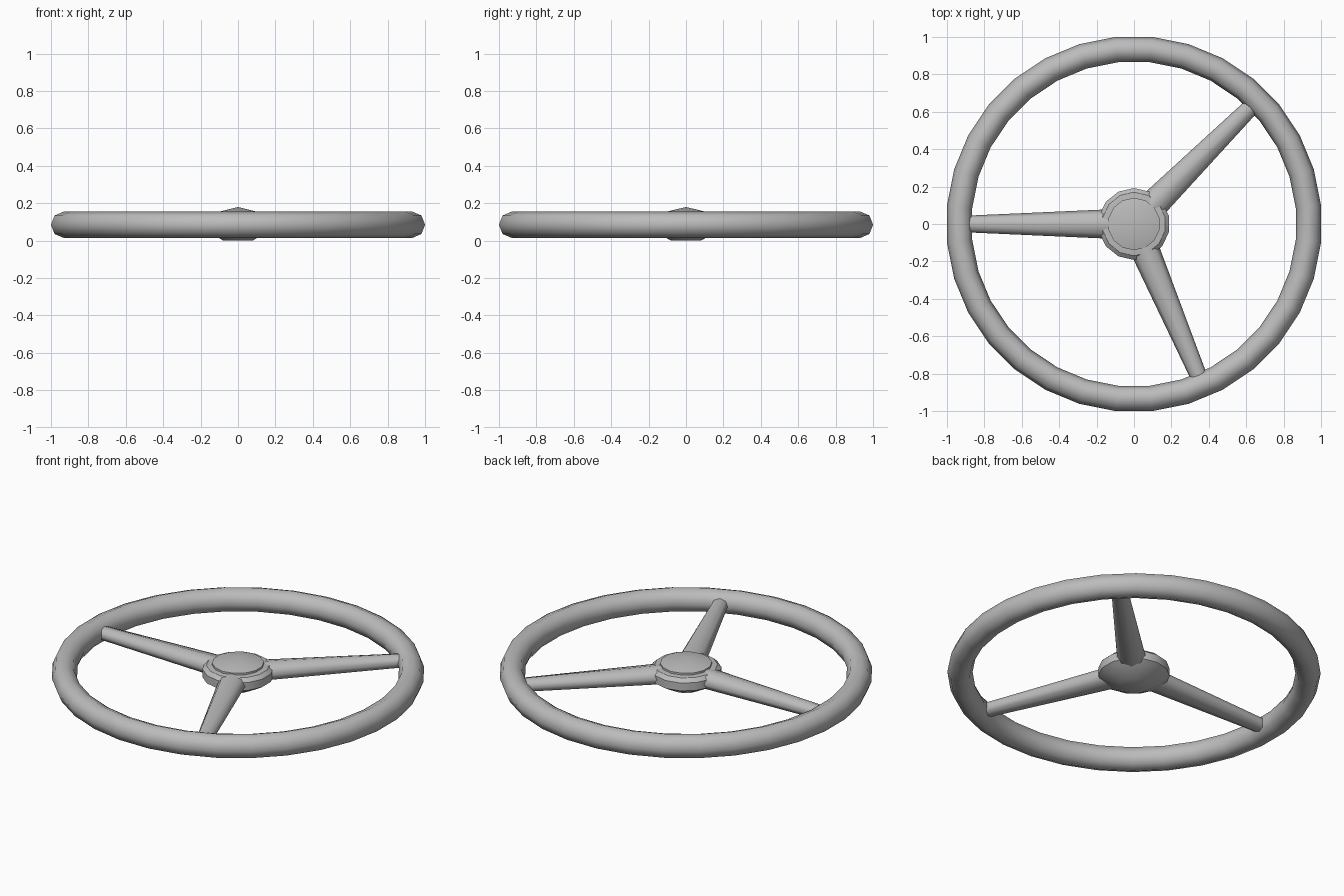
import bpy, bmesh, math
from math import cos, sin, pi, radians

if "Cube" in bpy.data.objects:
    bpy.data.objects.remove(bpy.data.objects["Cube"], do_unlink=True)

GREY = (0.5, 0.5, 0.5, 1)
grey = bpy.data.materials.new("plain grey")
grey.use_nodes = True
grey.diffuse_color = GREY
grey.node_tree.nodes["Principled BSDF"].inputs["Base Color"].default_value = GREY


def finish(name, bm, angle):
    bmesh.ops.remove_doubles(bm, verts=bm.verts, dist=0.0005)
    bmesh.ops.recalc_face_normals(bm, faces=bm.faces)
    mesh = bpy.data.meshes.new(name)
    bm.to_mesh(mesh)
    bm.free()
    mesh.materials.append(grey)
    obj = bpy.data.objects.new(name, mesh)
    bpy.context.collection.objects.link(obj)
    bpy.ops.object.select_all(action="DESELECT")
    obj.select_set(True)
    bpy.context.view_layer.objects.active = obj
    bpy.ops.object.shade_smooth_by_angle(angle=radians(angle))
    return obj


def lathe(name, profile, sides, phase=0.0, closed=False, angle=35):
    """Turn a list of (radius, height) points around z."""
    bm = bmesh.new()
    rings = []
    for i in range(sides):
        a = 2 * pi * i / sides + phase
        rings.append([bm.verts.new((r * cos(a), r * sin(a), z)) for r, z in profile])
    n = len(profile)
    for i in range(sides):
        p, q = rings[i], rings[(i + 1) % sides]
        for j in range(n if closed else n - 1):
            k = (j + 1) % n
            bm.faces.new((p[j], q[j], q[k], p[k]))
    return finish(name, bm, angle)


def spoke(name, degrees):
    """Tapered eight-sided arm from the hub into the rim."""
    bm = bmesh.new()
    a = radians(degrees)
    rings = []
    for r, half_width, half_height, z in ((0.1, 0.08, 0.052, 0.09),
                                          (0.93, 0.043, 0.038, 0.085)):
        ring = []
        for i in range(8):
            t = 2 * pi * i / 8
            side = half_width * cos(t)
            ring.append(bm.verts.new((r * cos(a) - side * sin(a),
                                      r * sin(a) + side * cos(a),
                                      z + half_height * sin(t))))
        rings.append(ring)
    for i in range(8):
        k = (i + 1) % 8
        bm.faces.new((rings[0][i], rings[0][k], rings[1][k], rings[1][i]))
    for ring in rings:
        bm.faces.new(ring)
    return finish(name, bm, 60)


# Rim: faceted ring with an eight-sided section
SEGMENTS = 32
section = [(0.937 + 0.068 * cos(2 * pi * i / 8), 0.085 + 0.07 * sin(2 * pi * i / 8))
           for i in range(8)]
lathe("rim", section, SEGMENTS, phase=pi / SEGMENTS, closed=True, angle=60)

# Spokes
for name, degrees in (("right_spoke", 180), ("back_spoke", 45), ("front_spoke", -67)):
    spoke(name, degrees)

# Hub body with a tapered underside
lathe("hub", [(0, 0.135), (0.145, 0.135), (0.17, 0.132), (0.192, 0.112),
              (0.192, 0.065), (0.168, 0.05), (0.08, 0), (0, 0)], 14, phase=pi / 2)

# Shallow pointed cap on the hub
lathe("hub_cap", [(0, 0.18), (0.14, 0.146), (0.14, 0.13), (0, 0.13)], 14, phase=pi / 2)
